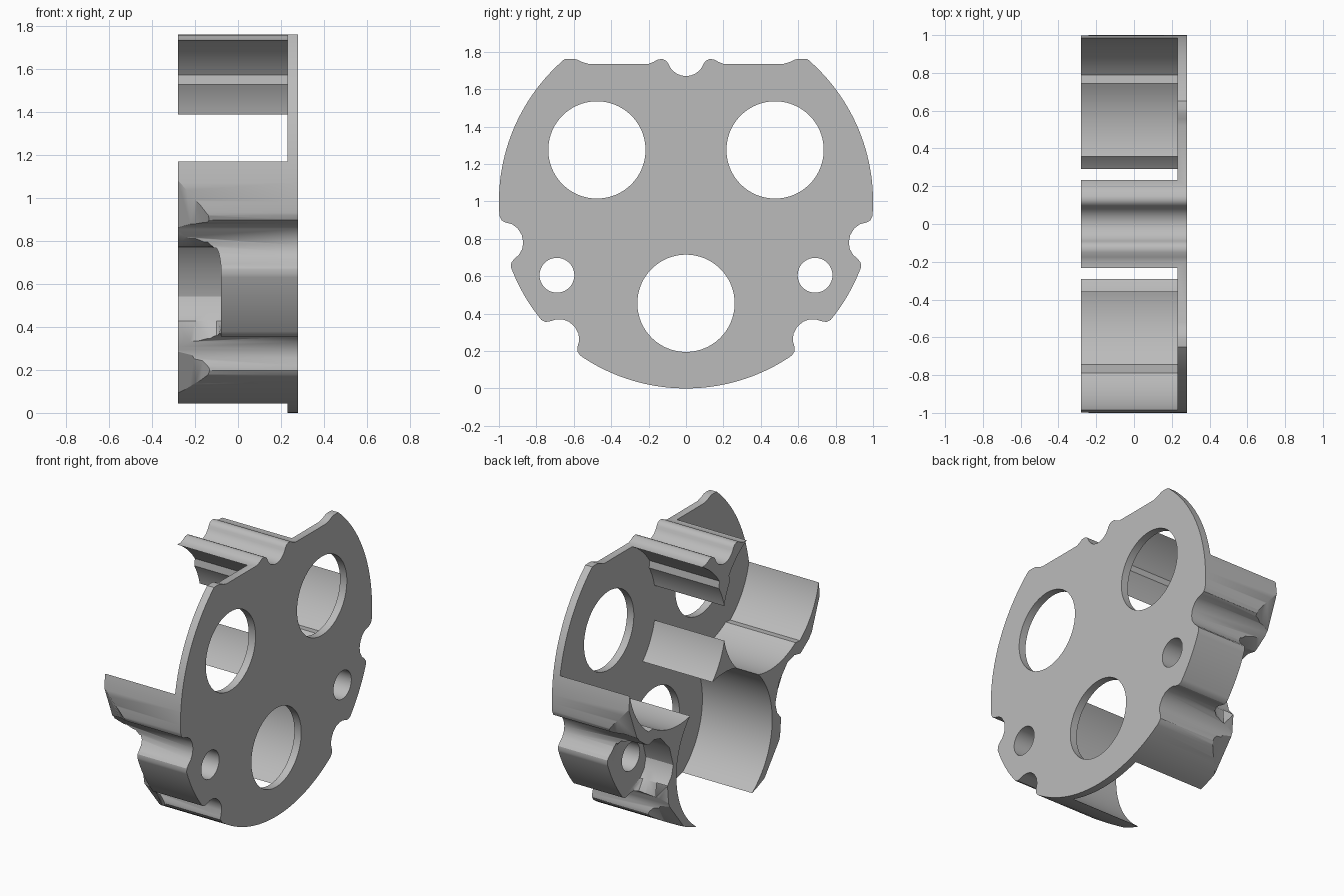
import bpy, bmesh, math
from math import sin, cos, radians

cube = bpy.data.objects.get("Cube")
if cube:
    bpy.data.objects.remove(cube, do_unlink=True)

BACK, FLOOR, FACE = -0.28, 0.23, 0.28   # post ends, plate inner face, plate outer face
CENTRE_Z = 1.0
ORBIT = 0.55                            # distance of the large holes from the centre

grey = bpy.data.materials.new("satin grey")
grey.use_nodes = True
grey.diffuse_color = (0.5, 0.5, 0.5, 1)
grey.node_tree.nodes["Principled BSDF"].inputs["Base Color"].default_value = (0.5, 0.5, 0.5, 1)


def loft(name, stations):
    """Solid through matching closed sections; each station is (x, [(y, z from centre)])."""
    bm = bmesh.new()
    rings = [[bm.verts.new((x, y, z + CENTRE_Z)) for y, z in pts] for x, pts in stations]
    n = len(rings[0])
    for a, b in zip(rings, rings[1:]):
        for i in range(n):
            j = (i + 1) % n
            bm.faces.new((a[i], a[j], b[j], b[i]))
    bm.faces.new(rings[0])
    bm.faces.new(rings[-1])
    bmesh.ops.recalc_face_normals(bm, faces=bm.faces)
    mesh = bpy.data.meshes.new(name)
    bm.to_mesh(mesh)
    bm.free()
    mesh.materials.append(grey)
    obj = bpy.data.objects.new(name, mesh)
    bpy.context.collection.objects.link(obj)
    return obj


def prism(name, pts, x0, x1):
    return loft(name, [(x0, pts), (x1, pts)])


def arc(start, end, radius=1.0, centre=(0, 0), steps=24):
    angles = [radians(start + (end - start) * i / steps) for i in range(steps + 1)]
    return [(centre[0] + radius * cos(a), centre[1] + radius * sin(a)) for a in angles]


def ring(centre, radius, steps=96):
    return arc(0, 360, radius, centre, steps)[:-1]


def angle(p):
    return math.degrees(math.atan2(p[1], p[0]))


def reflect(p):
    """Reflect across the middle line of a side post, 30 degrees below level."""
    c, s = cos(radians(-60)), sin(radians(-60))
    return (p[0] * c + p[1] * s, p[0] * s - p[1] * c)


def carve(target, cutter):
    mod = target.modifiers.new(cutter.name, 'BOOLEAN')
    mod.operation = 'DIFFERENCE'
    mod.solver = 'EXACT'
    mod.object = cutter
    bpy.context.view_layer.objects.active = target
    bpy.ops.object.modifier_apply(modifier=mod.name)
    bpy.data.objects.remove(cutter, do_unlink=True)


# Outline, right half: top groove with raised lips, flat, rim and two rounded notches
top = arc(-90, -20, 0.1, (0, 0.77), 8)
top += [(0.105, 0.751), (0.125, 0.761), (0.15, 0.759), (0.175, 0.745), (0.2, 0.735),
        (0.52, 0.735), (0.555, 0.745), (0.585, 0.759), (0.61, 0.762), (0.65, 0.76)]
notch = [(0.996, -0.08), (0.985, -0.102), (0.965, -0.113), (0.93, -0.122), (0.9, -0.144),
         (0.878, -0.18), (0.87, -0.22), (0.876, -0.255), (0.893, -0.285), (0.92, -0.31),
         (0.934, -0.328), (0.936, -0.352)]
low_notch = [reflect(p) for p in reversed(notch)]
half = (top + arc(49, 0, steps=24) + arc(-1, -4, steps=3) + notch
        + arc(angle(notch[-1]) - 1, angle(low_notch[0]) + 1, steps=10)
        + low_notch + arc(angle(low_notch[-1]) - 1, -90, steps=20))
outline = half + [(-y, z) for y, z in reversed(half[1:-1])]
body = prism("carrier_body", outline, BACK, FACE)

# Round pockets leave three posts and a central spine standing on the plate
for side in (1, -1):
    cy, cz = ORBIT * cos(radians(30)), ORBIT * sin(radians(30))
    outer = arc(-53, 145, 0.52, (cy, cz), 64)
    inner = arc(149, 303, 0.49, (cy, cz), 50)
    carve(body, prism("side_pocket", [(side * y, z) for y, z in outer + inner], BACK - 0.1, FLOOR))
    carve(body, prism("side_hole", ring((side * cy, cz), 0.26), 0, 0.4))
carve(body, prism("bottom_pocket", ring((0, -ORBIT), 0.5), BACK - 0.1, FLOOR))
carve(body, prism("bottom_hole", ring((0, -ORBIT + 0.005), 0.26), 0, 0.4))

# Flared recess in the end of each side post; sections are (tangent, radius) halves
deep = [(0.2, 0.8), (0.18, 0.74), (0.13, 0.69), (0, 0.66)]
sections = [
    (-0.08, [(0.19, 1.1), (0.19, 0.95), (0.19, 0.88)]),
    (-0.1, [(0.36, 1.1), (0.35, 0.94), (0.25, 0.9)]),
    (-0.14, [(0.44, 1.1), (0.43, 0.9), (0.28, 0.88)]),
    (-0.2, [(0.51, 1.1), (0.5, 0.87), (0.3, 0.87)]),
    (-0.29, [(0.66, 1.1), (0.62, 0.81), (0.32, 0.855)]),
]


def to_post(t, r, side):
    a = radians(-30)
    return (side * (r * cos(a) - t * sin(a)), r * sin(a) + t * cos(a))


for side in (1, -1):
    stations = []
    for x, pts in sections:
        pts = pts + deep
        full = pts + [(-t, r) for t, r in reversed(pts[:-1])]
        stations.append((x, [to_post(t, r, side) for t, r in full]))
    carve(body, loft("post_recess", stations))
    # Small through hole behind the recess
    carve(body, prism("pin_hole", ring((side * 0.69, -0.395), 0.093, 48), BACK - 0.1, 0.4))

bpy.ops.object.select_all(action='DESELECT')
body.select_set(True)
bpy.context.view_layer.objects.active = body
bpy.ops.object.shade_smooth_by_angle(angle=radians(32))
